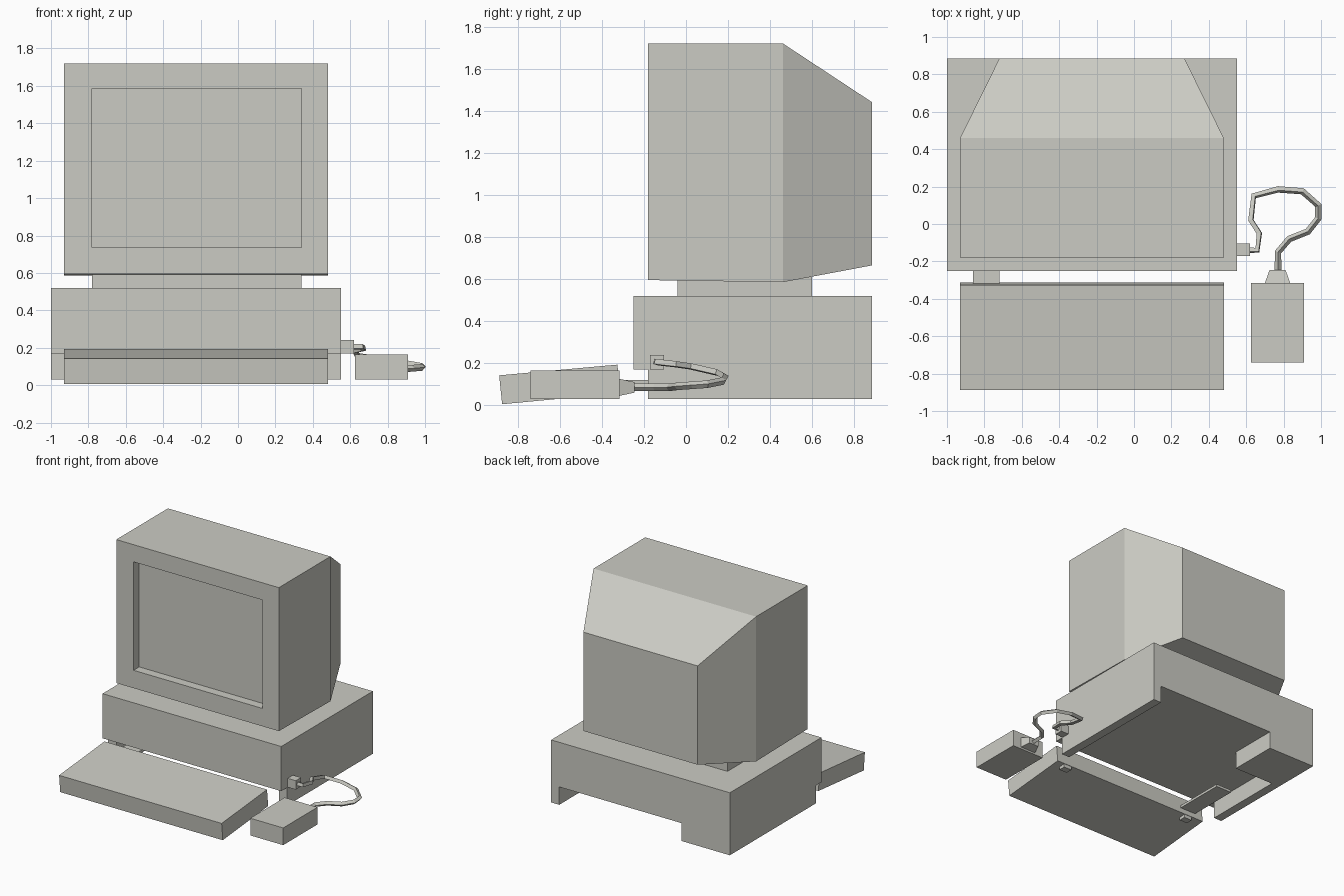
import bpy

old = bpy.data.objects.get("Cube")
if old:
    bpy.data.objects.remove(old, do_unlink=True)

# One warm grey plastic for everything
plastic = bpy.data.materials.new("warm_grey_plastic")
plastic.use_nodes = True
colour = (0.6, 0.6, 0.55, 1)
plastic.diffuse_color = colour
plastic.node_tree.nodes["Principled BSDF"].inputs["Base Color"].default_value = colour


def loft(name, rings):
    """Join rectangles (x0, x1, z0, z1, y), ordered front to back, capping both ends."""
    verts, faces = [], []
    for x0, x1, z0, z1, y in rings:
        verts += [(x0, y, z0), (x1, y, z0), (x1, y, z1), (x0, y, z1)]
    for r in range(0, len(verts) - 4, 4):
        for i in range(4):
            j = (i + 1) % 4
            faces.append((r + i, r + 4 + i, r + 4 + j, r + j))
    n = len(verts)
    faces += [(0, 1, 2, 3), (n - 1, n - 2, n - 3, n - 4)]
    mesh = bpy.data.meshes.new(name)
    mesh.from_pydata(verts, [], faces)
    mesh.materials.append(plastic)
    obj = bpy.data.objects.new(name, mesh)
    bpy.context.collection.objects.link(obj)
    return obj


def box(name, x0, x1, y0, y1, z0, z1):
    return loft(name, [(x0, x1, z0, z1, y0), (x0, x1, z0, z1, y1)])


# Monitor: recessed screen, bezel, straight shell, tapered back
loft("monitor", [
    (-0.78, 0.34, 0.735, 1.585, -0.11),
    (-0.78, 0.34, 0.735, 1.585, -0.18),
    (-0.93, 0.48, 0.595, 1.72, -0.18),
    (-0.93, 0.48, 0.585, 1.72, 0.46),
    (-0.72, 0.27, 0.665, 1.44, 0.885),
])
box("monitor_pedestal", -0.78, 0.34, -0.04, 0.60, 0.52, 0.61)

# Computer case with overhanging front, side skirts and a rear foot block
box("case_body", -1.0, 0.55, -0.25, 0.885, 0.17, 0.52)
box("case_right_skirt", -1.0, -0.93, -0.18, 0.885, 0.03, 0.17)
box("case_left_skirt", 0.48, 0.55, -0.18, 0.885, 0.03, 0.17)
box("case_rear_foot", -0.93, -0.58, 0.49, 0.885, 0.03, 0.17)

# Keyboard slab tilted towards the user
keyboard = loft("keyboard", [
    (-0.93, 0.48, 0.005, 0.142, -0.88),
    (-0.93, 0.48, 0.058, 0.193, -0.318),
])
for v in keyboard.data.vertices:
    v.co.y += -0.008 if v.co.z in (max(c.co.z for c in keyboard.data.vertices), ) or 0.1 < v.co.z < 0.15 else 0.006
for name, x in (("right_keyboard_foot", -0.79), ("left_keyboard_foot", 0.38)):
    box(name, x - 0.035, x + 0.035, -0.37, -0.315, 0.03, 0.07)
box("keyboard_ribbon_cable", -0.86, -0.72, -0.325, 0.10, 0.10, 0.12)

# Mouse with tapered cable boot and case plug
box("mouse", 0.625, 0.91, -0.74, -0.315, 0.03, 0.165)
loft("mouse_cable_boot", [
    (0.70, 0.835, 0.045, 0.125, -0.315),
    (0.725, 0.81, 0.06, 0.11, -0.245),
])
box("mouse_plug", 0.55, 0.62, -0.17, -0.105, 0.17, 0.24)

# Looping mouse cable
path = [
    (0.77, -0.25, 0.085), (0.77, -0.15, 0.085), (0.83, -0.08, 0.085),
    (0.93, -0.04, 0.09), (0.985, 0.03, 0.095), (0.985, 0.10, 0.10),
    (0.90, 0.175, 0.115), (0.77, 0.185, 0.135), (0.64, 0.15, 0.155),
    (0.625, 0.02, 0.185), (0.67, -0.05, 0.195), (0.66, -0.14, 0.205),
    (0.61, -0.14, 0.205),
]
curve = bpy.data.curves.new("mouse_cable", 'CURVE')
curve.dimensions = '3D'
curve.bevel_depth = 0.018
curve.bevel_resolution = 0
curve.use_fill_caps = True
spline = curve.splines.new('POLY')
spline.points.add(len(path) - 1)
for point, co in zip(spline.points, path):
    point.co = (*co, 1)
spline.use_smooth = False
curve.materials.append(plastic)
bpy.context.collection.objects.link(bpy.data.objects.new("mouse_cable", curve))
